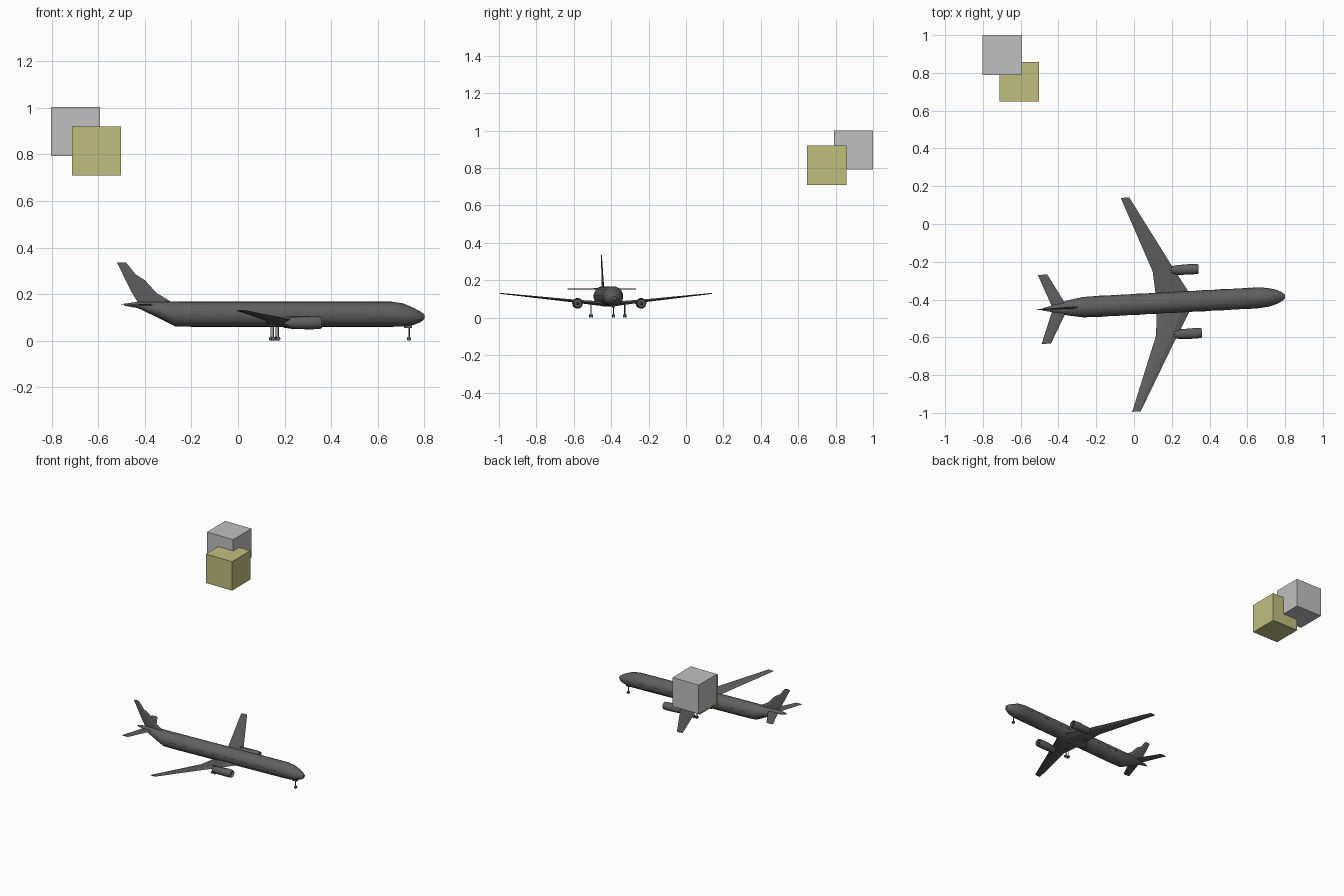
import bpy, bmesh, math
from mathutils import Matrix, Vector

cube = bpy.data.objects.get("Cube")
if cube:
    bpy.data.objects.remove(cube, do_unlink=True)


def material(name, rgb):
    m = bpy.data.materials.new(name)
    m.use_nodes = True
    m.diffuse_color = (*rgb, 1)
    m.node_tree.nodes["Principled BSDF"].inputs["Base Color"].default_value = (*rgb, 1)
    return m


DARK = material("dark grey", (0.115, 0.115, 0.115))
GREY = material("light grey", (0.53, 0.53, 0.53))
YELLOW = material("dull yellow", (0.53, 0.52, 0.21))

# The aircraft is built along +x, then yawed and moved into place
PLACE = Matrix.Translation((0, -0.426, 0)) @ Matrix.Rotation(math.radians(3.06), 4, "Z")


def finish(bm, name, mat, matrix=PLACE, smooth=False):
    bmesh.ops.recalc_face_normals(bm, faces=bm.faces)
    bm.transform(matrix)
    mesh = bpy.data.meshes.new(name)
    bm.to_mesh(mesh)
    bm.free()
    mesh.materials.append(mat)
    obj = bpy.data.objects.new(name, mesh)
    bpy.context.collection.objects.link(obj)
    if smooth:
        bpy.ops.object.select_all(action="DESELECT")
        obj.select_set(True)
        bpy.context.view_layer.objects.active = obj
        bpy.ops.object.shade_smooth_by_angle(angle=math.radians(35))


def loft(name, rings, smooth=False):
    """Skin a list of equal-length point rings and cap both ends."""
    bm = bmesh.new()
    rows = [[bm.verts.new(p) for p in ring] for ring in rings]
    n = len(rows[0])
    for a, b in zip(rows, rows[1:]):
        for i in range(n):
            j = (i + 1) % n
            bm.faces.new((a[i], a[j], b[j], b[i]))
    bm.faces.new(rows[0])
    bm.faces.new(rows[-1])
    finish(bm, name, DARK, smooth=smooth)


def oval(x, y, z, half_width, half_height, n=24):
    turn = [2 * math.pi * i / n for i in range(n)]
    return [Vector((x, y + half_width * math.cos(t), z + half_height * math.sin(t))) for t in turn]


def foil(lead, trail, thick, place):
    """Six-sided wing section; place(x, offset) puts each point in space."""
    shape = [(0, 0), (0.25, 1), (0.65, 0.7), (1, 0), (0.65, -0.7), (0.25, -1)]
    return [place(lead + (trail - lead) * f, h * thick / 2) for f, h in shape]


def box(name, centre, size, mat=DARK, matrix=PLACE):
    bm = bmesh.new()
    bmesh.ops.create_cube(bm, size=1)
    bm.transform(Matrix.Translation(centre) @ Matrix.Diagonal((*size, 1)))
    finish(bm, name, mat, matrix)


def cylinder(name, centre, radius, length, across=False):
    bm = bmesh.new()
    bmesh.ops.create_cone(bm, cap_ends=True, segments=12, radius1=radius,
                          radius2=radius, depth=length)
    turn = Matrix.Rotation(math.pi / 2, 4, "X") if across else Matrix()
    bm.transform(Matrix.Translation(centre) @ turn)
    finish(bm, name, DARK, smooth=True)


# Fuselage: station, bottom, top, half width
stations = [(-0.49, 0.151, 0.159, 0.004), (-0.43, 0.14, 0.167, 0.019),
            (-0.35, 0.102, 0.168, 0.04), (-0.27, 0.062, 0.168, 0.054),
            (-0.2, 0.06, 0.168, 0.055), (0.66, 0.06, 0.168, 0.055),
            (0.71, 0.061, 0.16, 0.05), (0.755, 0.068, 0.141, 0.038),
            (0.785, 0.08, 0.125, 0.023), (0.8, 0.093, 0.114, 0.01)]
loft("fuselage", [oval(x, 0, (b + t) / 2, w, (t - b) / 2) for x, b, t, w in stations], True)

# Tail fin with a stepped dorsal fillet: lead, trail, height, thickness
fin = [(-0.28, -0.43, 0.155, 0.012), (-0.295, -0.435, 0.172, 0.011),
       (-0.35, -0.455, 0.205, 0.01), (-0.4, -0.483, 0.26, 0.008),
       (-0.44, -0.495, 0.285, 0.007), (-0.48, -0.52, 0.335, 0.005)]
loft("tail_fin", [foil(a, b, t, lambda x, o, z=z: (x, o, z)) for a, b, z, t in fin])

# Paired parts
wing = [(0.32, 0.118, 0, 0.074, 0.024), (0.293, 0.117, 0.05, 0.076, 0.024),
        (0.224, 0.108, 0.17, 0.088, 0.016), (0.005, -0.04, 0.567, 0.13, 0.005)]
stabiliser = [(-0.35, -0.43, 0, 0.154, 0.008), (-0.45, -0.5, 0.183, 0.154, 0.004)]
nacelle = [(0.19, 0.005), (0.205, 0.016), (0.205, 0.021), (0.24, 0.026), (0.31, 0.028),
           (0.345, 0.026), (0.351, 0.023), (0.332, 0.021), (0.332, 0.009), (0.345, 0.002)]
for side, s in (("left", 1), ("right", -1)):
    for part, sections in (("wing", wing), ("stabiliser", stabiliser)):
        loft(f"{side}_{part}",
             [foil(a, b, t, lambda x, o, y=y, z=z: (x, s * y, z + o)) for a, b, y, z, t in sections])
    loft(f"{side}_engine", [oval(x, s * 0.17, 0.077, r, r, 20) for x, r in nacelle], True)
    box(f"{side}_pylon", (0.25, s * 0.17, 0.097), (0.1, 0.006, 0.018))

    # Main landing gear: twin struts, bogie beam and wheels
    gear_y = s * 0.09
    for x in (0.147, 0.168):
        cylinder(f"{side}_main_strut", (x, gear_y, 0.045), 0.0028, 0.075)
        for dy in (-0.006, 0.006):
            cylinder(f"{side}_main_wheel", (x, gear_y + dy, 0.009), 0.009, 0.006, True)
    box(f"{side}_bogie", (0.157, gear_y, 0.011), (0.024, 0.004, 0.004))

    # Thin cabin window bands
    for x, length in ((-0.18, 0.05), (-0.1, 0.04), (0.02, 0.05), (0.13, 0.06),
                      (0.25, 0.09), (0.37, 0.05), (0.48, 0.06), (0.6, 0.04)):
        box(f"{side}_window_band", (x, s * 0.0545, 0.118), (length, 0.003, 0.004))

# Nose landing gear
box("nose_gear_door", (0.73, 0, 0.061), (0.034, 0.014, 0.014))
cylinder("nose_strut", (0.735, 0, 0.035), 0.003, 0.055)
for y in (-0.005, 0.005):
    cylinder("nose_wheel", (0.735, y, 0.009), 0.009, 0.005, True)

# Two overlapping floating blocks
block = (0.21, 0.21, 0.21)
box("grey_block", (-0.697, 0.895, 0.897), block, GREY, Matrix())
box("yellow_block", (-0.607, 0.753, 0.815), block, YELLOW, Matrix())
